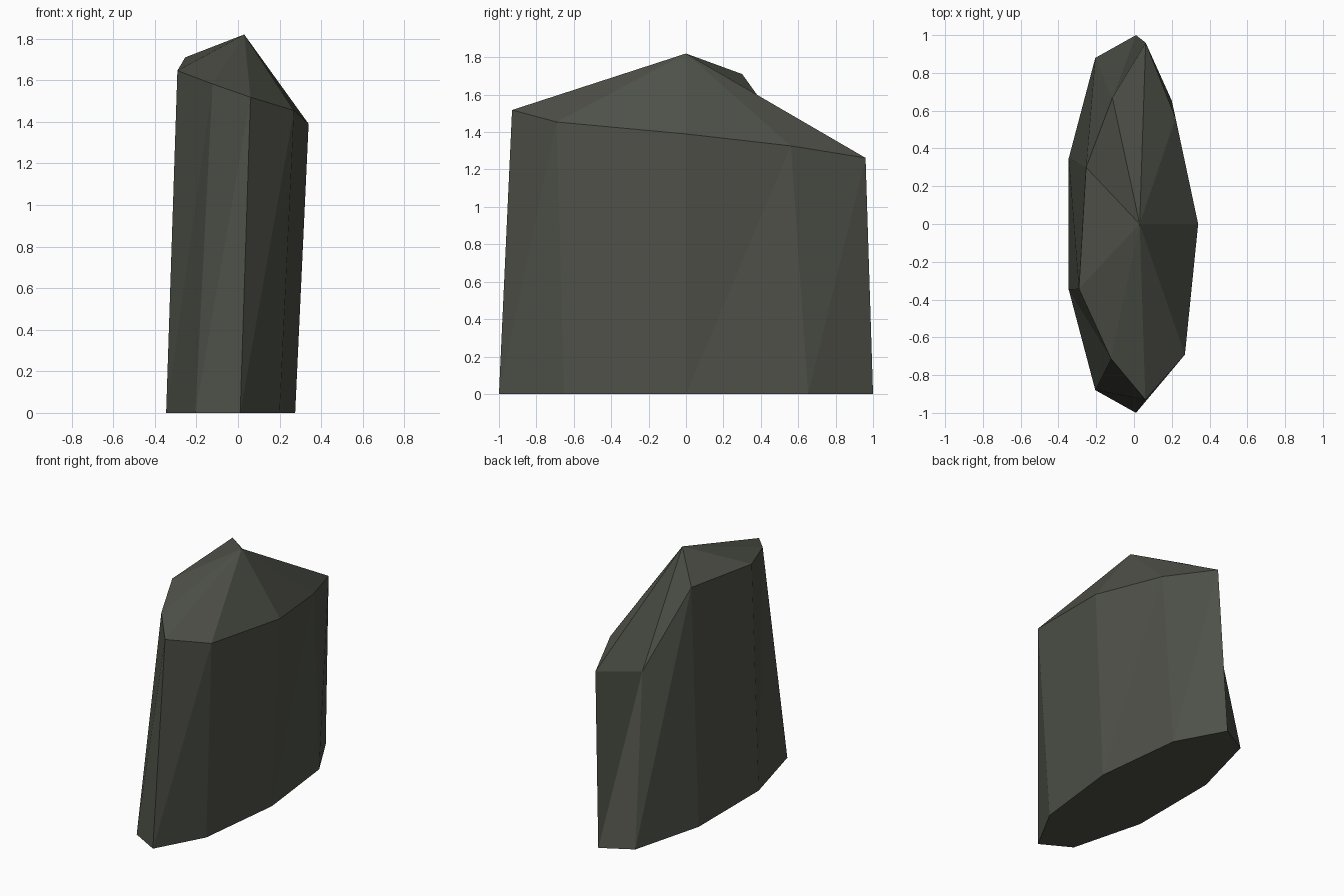
import bpy, bmesh, math

if "Cube" in bpy.data.objects:
    bpy.data.objects.remove(bpy.data.objects["Cube"])

# One dark stone colour
stone = bpy.data.materials.new("dark olive stone")
stone.diffuse_color = (0.078, 0.084, 0.066, 1)
stone.use_nodes = True
stone.node_tree.nodes["Principled BSDF"].inputs["Base Color"].default_value = stone.diffuse_color

# Nine-sided leaning rock: regular oval base, uneven rim, pointed cap
N = 9
RIM_SCALE = [1.03, 0.86, 0.96, 0.76, 0.865, 0.99, 0.81, 0.93, 1.06]
bm = bmesh.new()
base, rim = [], []
for i in range(N):
    a = math.tau * i / N
    c, s = math.cos(a), math.sin(a)
    base.append(bm.verts.new((0.32 * c - 0.045, 1.0154 * s, 0)))
    r = RIM_SCALE[i]
    # rim height winds down in steps, with one break
    z = 1.71 - 0.064 * ((i - 4) % N)
    rim.append(bm.verts.new((0.322 * c * r + 0.008, 1.0154 * s * r, z)))
peak = bm.verts.new((0.03, 0, 1.82))

# Walls as triangle pairs, cap as a fan, flat underside
for i in range(N):
    j = (i + 1) % N
    bm.faces.new((base[i], base[j], rim[j]))
    bm.faces.new((base[i], rim[j], rim[i]))
    bm.faces.new((rim[i], rim[j], peak))
bm.faces.new(base[::-1])

mesh = bpy.data.meshes.new("standing_rock")
bm.to_mesh(mesh)
bm.free()
mesh.materials.append(stone)
rock = bpy.data.objects.new("standing_rock", mesh)
bpy.context.collection.objects.link(rock)
